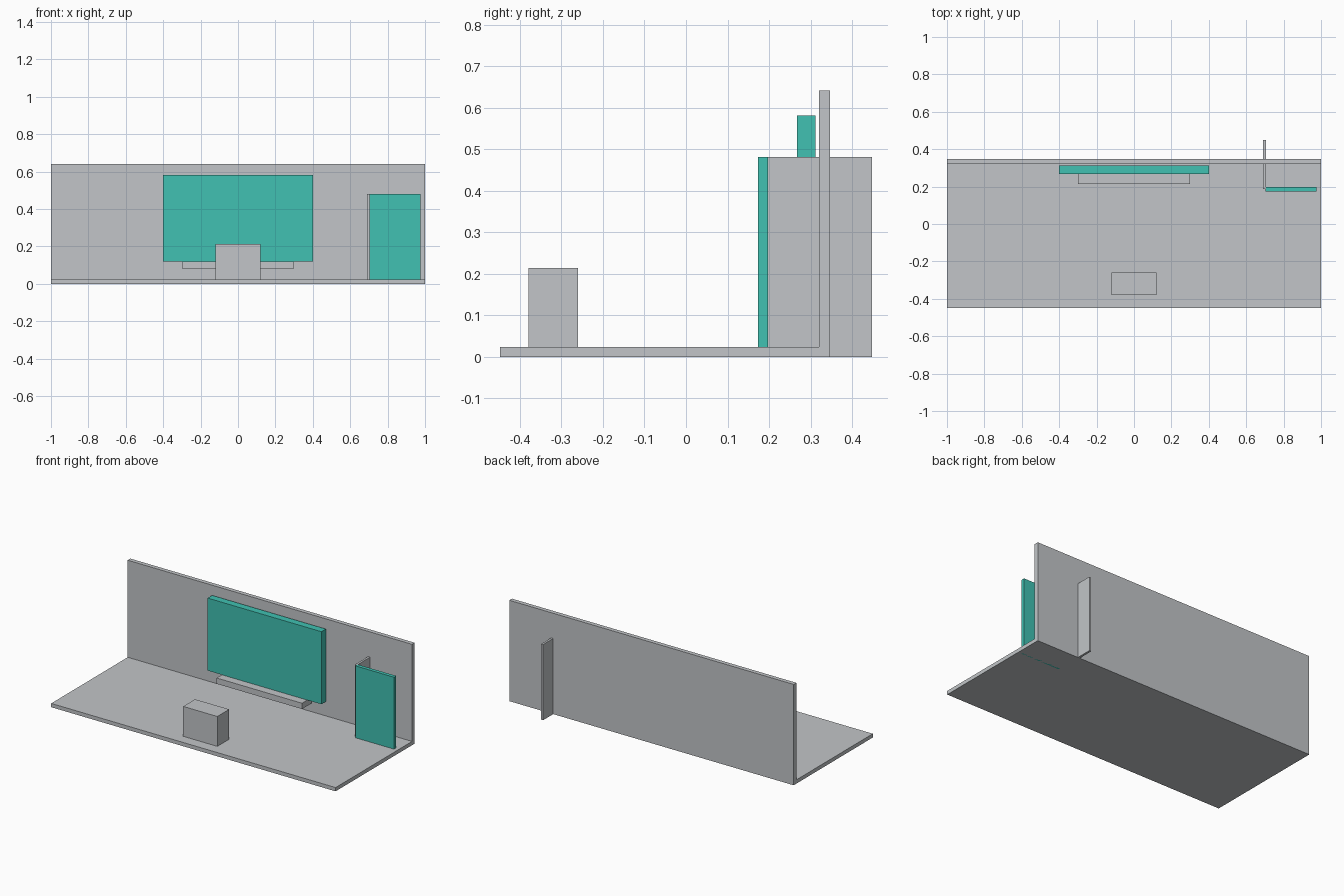
import bpy
import bmesh
from mathutils import Vector

if "Cube" in bpy.data.objects:
    bpy.data.objects.remove(bpy.data.objects["Cube"])


def material(name, rgb):
    m = bpy.data.materials.new(name)
    m.diffuse_color = (*rgb, 1.0)
    m.use_nodes = True
    m.node_tree.nodes["Principled BSDF"].inputs["Base Color"].default_value = m.diffuse_color
    return m


GREY = material("light_grey", (0.54, 0.56, 0.58))
TEAL = material("teal", (0.052, 0.533, 0.445))


def box(name, x, y, z, mat):
    """Box spanning the given (min, max) ranges."""
    lo, hi = (Vector(p) for p in zip(x, y, z))
    bm = bmesh.new()
    bmesh.ops.create_cube(bm, size=1.0)
    bmesh.ops.scale(bm, vec=hi - lo, verts=bm.verts)
    mesh = bpy.data.meshes.new(name)
    bm.to_mesh(mesh)
    bm.free()
    mesh.materials.append(mat)
    obj = bpy.data.objects.new(name, mesh)
    obj.location = (lo + hi) / 2
    bpy.context.collection.objects.link(obj)
    return obj


FLOOR_TOP = 0.024

# Stage floor and back wall
box("floor", (-1, 1), (-0.448, 0.346), (0, FLOOR_TOP), GREY)
box("back_wall", (-1, 1), (0.32, 0.347), (0, 0.641), GREY)

# Wall screen with the shelf below it
box("screen", (-0.4, 0.4), (0.267, 0.312), (0.12, 0.581), TEAL)
box("shelf", (-0.3, 0.3), (0.214, 0.312), (0.083, 0.12), GREY)

# Counter in front
box("counter", (-0.12, 0.12), (-0.379, -0.26), (FLOOR_TOP, 0.214), GREY)

# Side partition passing through the wall, and the panel on its front
box("partition", (0.691, 0.705), (0.186, 0.448), (0, 0.481), GREY)
box("front_panel", (0.704, 0.975), (0.174, 0.197), (0, 0.481), TEAL)
